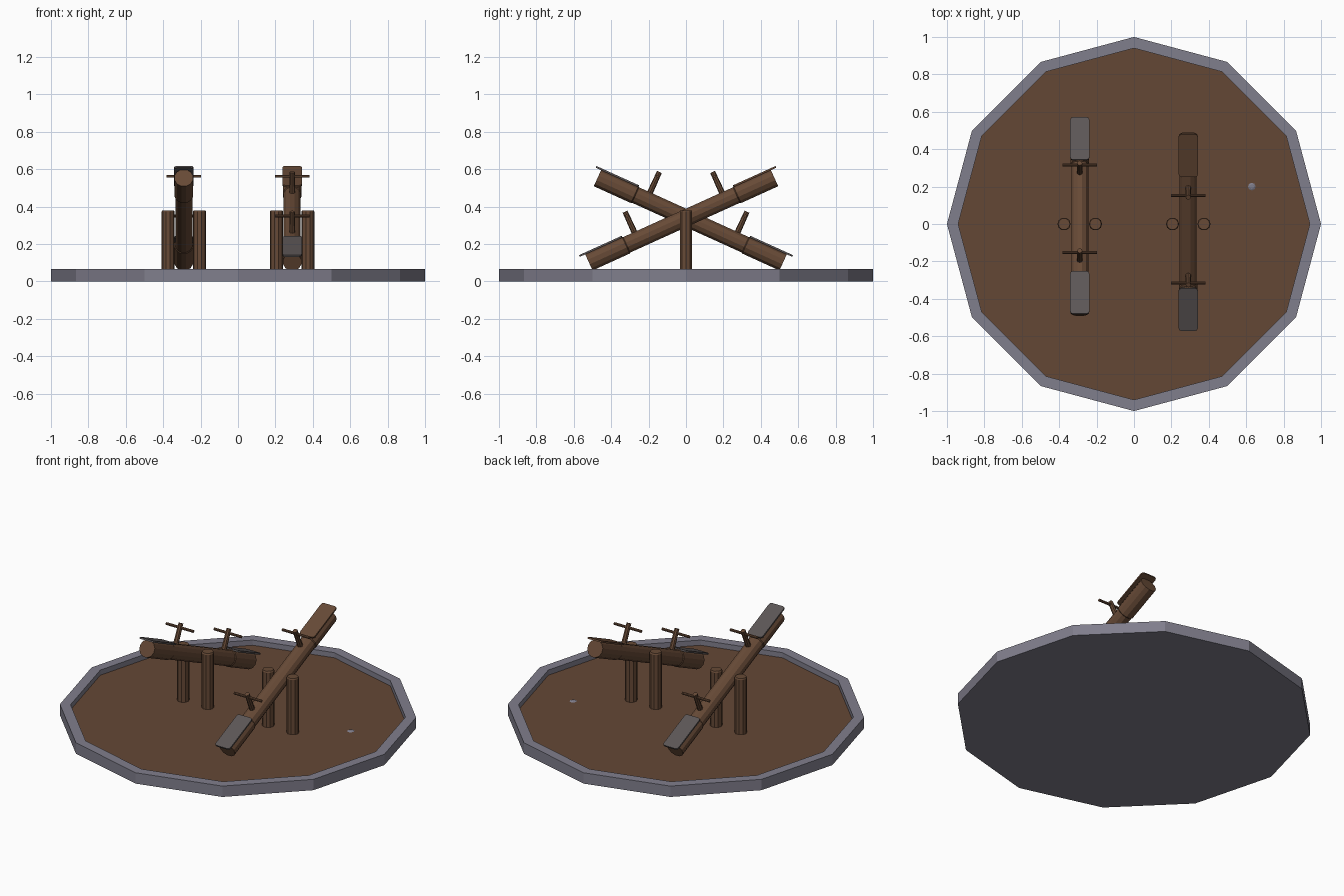
import bpy, bmesh, math
from mathutils import Matrix

if "Cube" in bpy.data.objects:
    bpy.data.objects.remove(bpy.data.objects["Cube"])


def material(name, r, g, b):
    m = bpy.data.materials.new(name)
    m.diffuse_color = (r, g, b, 1)
    m.use_nodes = True
    m.node_tree.nodes["Principled BSDF"].inputs["Base Color"].default_value = m.diffuse_color
    return m


WOOD = material("brown wood", 0.135, 0.068, 0.037)
SOIL = material("brown soil", 0.127, 0.064, 0.036)
STONE = material("grey stone", 0.216, 0.209, 0.262)
SEAT = material("dark grey seat", 0.108, 0.094, 0.094)


def finish(name, bm, mat, matrix=Matrix()):
    bmesh.ops.recalc_face_normals(bm, faces=bm.faces)
    me = bpy.data.meshes.new(name)
    bm.to_mesh(me)
    bm.free()
    me.materials.append(mat)
    me.transform(matrix)
    ob = bpy.data.objects.new(name, me)
    bpy.context.collection.objects.link(ob)
    return ob


def loft(name, rings, sides, mat, matrix=Matrix(), phase=0.0):
    """Skin rings given as (radius, z), capping both ends."""
    bm = bmesh.new()
    loops = []
    for r, z in rings:
        loops.append([bm.verts.new((r * math.cos(phase + 2 * math.pi * i / sides),
                                    r * math.sin(phase + 2 * math.pi * i / sides), z))
                      for i in range(sides)])
    for a, b in zip(loops, loops[1:]):
        for i in range(sides):
            j = (i + 1) % sides
            bm.faces.new((a[i], a[j], b[j], b[i]))
    bm.faces.new(loops[0])
    bm.faces.new(loops[-1])
    return finish(name, bm, mat, matrix)


def plate(name, centre, size, mat, matrix, corner):
    """Thin box with its upright corners rounded."""
    bm = bmesh.new()
    bmesh.ops.create_cube(bm, size=1)
    bmesh.ops.scale(bm, vec=size, verts=bm.verts)
    upright = [e for e in bm.edges
               if abs(e.verts[0].co.z - e.verts[1].co.z) > size[2] * 0.5]
    bmesh.ops.bevel(bm, geom=upright, offset=corner, segments=2, profile=0.5, affect='EDGES')
    bmesh.ops.translate(bm, vec=centre, verts=bm.verts)
    return finish(name, bm, mat, matrix)


# twelve-sided stone border with a sunk floor, covered by the soil
GROUND = 0.035
loft("stone_border", [(1, 0), (1, 0.067), (0.94, 0.067), (0.94, GROUND - 0.02)], 12, STONE)
loft("soil_bed", [(0.94, GROUND - 0.015), (0.94, GROUND)], 12, SOIL)

# small pebble lying in the soil
loft("pebble", [(0.025, GROUND - 0.002), (0.012, GROUND + 0.004)], 8, STONE,
     Matrix.Translation((0.63, 0.2, 0)))

TO_Y = Matrix.Rotation(-math.pi / 2, 4, 'X')   # z axis to y axis
TO_X = Matrix.Rotation(math.pi / 2, 4, 'Y')    # z axis to x axis


def seesaw(side, turn, seat_mats):
    place = Matrix.Rotation(turn, 4, 'Z') @ Matrix.Translation((0.29, 0, 0))

    # pair of pivot posts
    for n, x in (("inner", -0.084), ("outer", 0.084)):
        loft(f"{side}_{n}_post", [(0.035, GROUND - 0.004), (0.035, 0.372), (0.031, 0.38)], 10, WOOD,
             place @ Matrix.Translation((x, 0, 0)))

    # tilted frame: y runs along the beam, z stands off it
    tilt = (place @ Matrix.Translation((0, 0, 0.339))
            @ Matrix.Rotation(math.radians(24.4), 4, 'X')
            @ Matrix.Translation((0, -0.026, 0)))

    # log beam, slightly thicker under the seats
    loft(f"{side}_beam", [(0.051, -0.545), (0.051, -0.327), (0.047, -0.322),
                          (0.047, 0.322), (0.051, 0.327), (0.051, 0.545)],
         12, WOOD, tilt @ TO_Y, math.pi / 12)

    # seat, handle stem and handle bar at each end
    for n, s, mat in (("low", -1, seat_mats[0]), ("high", 1, seat_mats[1])):
        plate(f"{side}_{n}_seat", (0, s * 0.452, 0.05), (0.102, 0.25, 0.01), mat, tilt, 0.014)
        loft(f"{side}_{n}_handle_stem", [(0.016, 0.03), (0.014, 0.165)], 8, WOOD,
             tilt @ Matrix.Translation((0, s * 0.257, 0)))
        loft(f"{side}_{n}_handle_bar", [(0.008, -0.093), (0.008, 0.093)], 8, WOOD,
             tilt @ Matrix.Translation((0, s * 0.257, 0.14)) @ TO_X)


seesaw("right", 0, (SEAT, WOOD))
seesaw("left", math.pi, (SEAT, SEAT))
